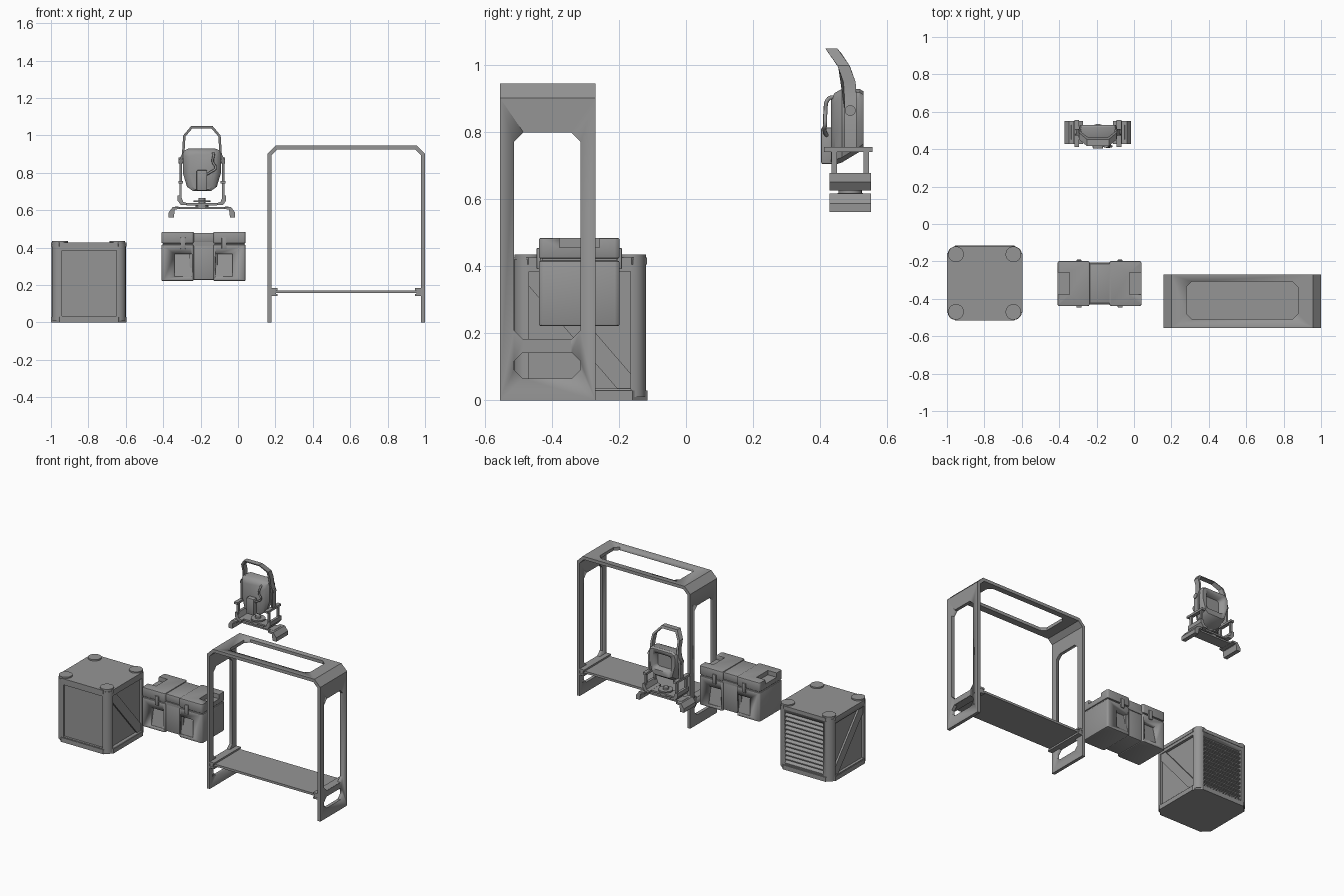
import bpy, bmesh, math
from mathutils import Vector

old = bpy.data.objects.get("Cube")
if old:
    bpy.data.objects.remove(old, do_unlink=True)

GREY = (0.3, 0.3, 0.3, 1)
mat = bpy.data.materials.new("plain grey")
mat.use_nodes = True
mat.diffuse_color = GREY
mat.node_tree.nodes["Principled BSDF"].inputs["Base Color"].default_value = GREY


def activate(ob):
    bpy.ops.object.select_all(action='DESELECT')
    ob.select_set(True)
    bpy.context.view_layer.objects.active = ob


def loft(name, rings, bevel=0.0):
    """Skin a stack of equal rings of 3D points and cap both ends."""
    bm = bmesh.new()
    loops = [[bm.verts.new(p) for p in ring] for ring in rings]
    n = len(loops[0])
    for a, b in zip(loops, loops[1:]):
        for i in range(n):
            j = (i + 1) % n
            bm.faces.new((a[i], a[j], b[j], b[i]))
    bm.faces.new(loops[0][::-1])
    bm.faces.new(loops[-1])
    bmesh.ops.recalc_face_normals(bm, faces=bm.faces)
    me = bpy.data.meshes.new(name)
    bm.to_mesh(me)
    bm.free()
    me.materials.append(mat)
    ob = bpy.data.objects.new(name, me)
    bpy.context.collection.objects.link(ob)
    activate(ob)
    if bevel:
        m = ob.modifiers.new("bevel", 'BEVEL')
        m.width, m.segments, m.limit_method = bevel, 2, 'ANGLE'
        bpy.ops.object.modifier_apply(modifier="bevel")
    bpy.ops.object.shade_smooth_by_angle(angle=math.radians(30))
    return ob


def prism(name, pts, axis, lo, hi, bevel=0.0):
    def place(a, b, h):
        return {'x': (h, a, b), 'y': (a, h, b), 'z': (a, b, h)}[axis]
    return loft(name, [[place(a, b, h) for a, b in pts] for h in (lo, hi)], bevel)


def rect(a0, a1, b0, b1, r=0.0, seg=1):
    """Rectangle outline; seg 1 chamfers the corners, more rounds them."""
    if not r:
        return [(a0, b0), (a1, b0), (a1, b1), (a0, b1)]
    pts = []
    for k, (a, b) in enumerate([(a1 - r, b1 - r), (a0 + r, b1 - r), (a0 + r, b0 + r), (a1 - r, b0 + r)]):
        for s in range(seg + 1):
            t = math.pi / 2 * (k + s / seg)
            pts.append((a + r * math.cos(t), b + r * math.sin(t)))
    return pts


def box(name, x0, x1, y0, y1, z0, z1, bevel=0.0):
    return prism(name, rect(x0, x1, y0, y1), 'z', z0, z1, bevel)


def disc(name, a, b, r, axis, lo, hi, n=20):
    ring = [(a + r * math.cos(math.tau * i / n), b + r * math.sin(math.tau * i / n)) for i in range(n)]
    return prism(name, ring, axis, lo, hi)


def cut(ob, *cutters):
    for c in cutters:
        activate(ob)
        m = ob.modifiers.new("cut", 'BOOLEAN')
        m.object, m.solver = c, 'EXACT'
        bpy.ops.object.modifier_apply(modifier="cut")
        bpy.data.objects.remove(c, do_unlink=True)


def strip(name, cx, half, t, y0, y1):
    """Bent band: half path mirrored about cx, thickness t, extruded in y."""
    path = [Vector((-x, z)) for x, z in half] + [Vector(p) for p in reversed(half)]
    sides = ([], [])
    for i, p in enumerate(path):
        d = [(path[j + 1] - path[j]).normalized() for j in (i - 1, i) if 0 <= j < len(path) - 1]
        ns = [Vector((-v.y, v.x)) for v in d]
        m = sum(ns, Vector((0, 0))).normalized()
        off = m * (t / 2 / m.dot(ns[0]))
        sides[0].append((cx + p.x + off.x, p.y + off.y))
        sides[1].append((cx + p.x - off.x, p.y - off.y))
    return prism(name, sides[0] + sides[1][::-1], 'y', y0, y1)


# Storage crate
crate = prism("crate_body", rect(-.996, -.6, -.513, -.12, .042, 5), 'z', .01, .42)
cut(crate,
    box("cutter", -.94, -.65, -.6, -.498, .035, .385),
    box("cutter", -.94, -.65, -.14, 0, .035, .385),
    box("cutter", -1.1, -.978, -.468, -.165, .035, .385),
    box("cutter", -.618, -.5, -.468, -.165, .035, .385))
prism("crate_base", rect(-1, -.595, -.517, -.115, .045), 'z', 0, .03)
prism("crate_lid", rect(-1, -.597, -.515, -.117, .045), 'z', .405, .427)
for x in (-.952, -.645):
    for y in (-.47, -.162):
        disc("crate_pad", x, y, .042, 'z', .42, .436)
for x0, x1 in ((-.99, -.975), (-.621, -.606)):
    prism("crate_brace", [(-.468, .385), (-.468, .34), (-.205, .035), (-.165, .035), (-.165, .08), (-.428, .385)],
          'x', x0, x1)
for i in range(12):
    z = .037 + i * .029
    prism("crate_slat", [(-.142, z), (-.122, z), (-.122, z + .007), (-.142, z + .024)], 'x', -.94, -.65)

# Cooler case: two shells around a slightly sunken core
CX = -.184
for part, z0, z1 in (("body", .222, .417), ("lid", .423, .485)):
    box("case_" + part + "_core", -.26, -.11, -.425, -.212, z0 + .006, z1 - .006 * (part == "lid"), .006)
    for s in (-1, 1):
        shell = prism("case_" + part, rect(*sorted((CX + s * .052, CX + s * .225)), -.439, -.198, .012, 3),
                      'z', z0, z1, .006)
        if part == "lid":
            cut(shell, box("cutter", *sorted((CX + s * .16, CX + s * .3)), -.378, -.258, .456, .6))
        else:
            xs = sorted((CX + s * .063, CX + s * .155))
            for f in (-1, 1):
                y = -.3185 + f * .1205
                cut(shell, prism("cutter", [(y + f * .01, .365), (y - f * .03, .365), (y - f * .004, .245),
                                            (y + f * .01, .245)], 'x', *xs))
box("case_seam", CX - .218, CX + .218, -.43, -.207, .41, .43)
for s in (-1, 1):
    for y in (-.439, -.198):
        x = CX + s * .11
        box("case_latch", x - .013, x + .013, y - .007, y + .007, .392, .455, .003)

# Shelf frame: one bent band with windows cut through it
frame = strip("rack_frame", .579, [(.411, 0), (.411, .898), (.374, .935)], .021, -.555, -.27)
cut(frame,
    prism("cutter", rect(-.513, -.315, .182, .8, .028), 'x', 0, 1.2),
    prism("cutter", rect(-.513, -.315, .066, .143, .026), 'x', 0, 1.2),
    prism("cutter", rect(.28, .876, -.508, -.308, .028), 'z', .8, 1.1))
box("rack_shelf", .18, .978, -.545, -.28, .157, .172)
for s in (-1, 1):
    for z in (.142, .172):
        box("rack_shelf_rail", *sorted((.579 + s * .368, .579 + s * .42)), -.555, -.27, z, z + .011)
    box("rack_shelf_web", *sorted((.579 + s * .376, .579 + s * .415)), -.553, -.272, .15, .176)

# Work lamp base and yoke
LX = -.193
strip("lamp_base_bar", LX, [(.16, .595), (.14, .614), (.1, .612)], .011, .452, .528)
strip("lamp_yoke_bar", LX, [(.123, .655), (.108, .64), (.08, .632)], .011, .452, .528)
for s in (-1, 1):
    prism("lamp_foot", [(LX + s * x, z) for x, z in
                        ((.178, .562), (.178, .588), (.155, .618), (.118, .618), (.118, .607), (.145, .604), (.15, .562))],
          'y', .428, .552)
    prism("lamp_yoke_end", [(LX + s * x, z) for x, z in
                            ((.13, .652), (.13, .678), (.113, .678), (.1, .645), (.08, .638), (.08, .627), (.112, .627))],
          'y', .428, .552)
    xs = sorted((LX + s * .108, LX + s * .121))
    for y in (.442, .538):
        box("lamp_rod", *xs, y - .008, y + .008, .665, .75)
    box("lamp_rail", *sorted((LX + s * .1, LX + s * .125)), .412, .556, .742, .756)
    disc("lamp_hinge", .49, .865, .016, 'x', *sorted((LX + s * .095, LX + s * .124)))
for r, z0, z1 in ((.045, .644, .653), (.018, .61, .665), (.035, .618, .626)):
    disc("lamp_pivot", LX, .49, r, 'z', z0, z1)

# Carrying handle, leaning forward near the top
handle = strip("lamp_handle", LX, [(.113, .75), (.113, .87), (.1, .9), (.097, .95), (.094, .997), (.055, 1.043)],
               .013, .473, .509)
for v in handle.data.vertices:
    v.co.y -= 3.4 * max(0, v.co.z - .92) ** 2


# Lamp head: rounded front shell, flat back with lens pocket
def head_ring(y, w, z0, z1):
    half = [(.55 * w, z0), (.78 * w, z0 + .015), (w, z0 + .09), (w, z1 - .03), (.93 * w, z1 - .01), (.72 * w, z1)]
    return [(LX + x, y, z) for x, z in half] + [(LX - x, y, z) for x, z in reversed(half)]


head = loft("lamp_head", [head_ring(.433, .068, .712, .9), head_ring(.444, .088, .703, .918),
                          head_ring(.465, .102, .71, .929), head_ring(.518, .102, .742, .929),
                          head_ring(.53, .096, .752, .922)])
cut(head, loft("cutter", [[(LX + x * k, y, .845 + (z - .845) * k) for x, z in rect(-.07, .07, .785, .9, .022, 3)]
                          for y, k in ((.495, .8), (.545, 1.05))]))
box("lamp_battery", LX - .028, LX + .028, .403, .446, .705, .815, .006)

# Power cable
curve = bpy.data.curves.new("lamp_cable", 'CURVE')
curve.dimensions = '3D'
curve.bevel_depth, curve.bevel_resolution, curve.resolution_u = .006, 2, 5
spline = curve.splines.new('BEZIER')
path = [(-.17, .42, .79), (-.145, .413, .805), (-.12, .415, .825), (-.135, .416, .86), (-.13, .425, .9), (-.135, .445, .905)]
spline.bezier_points.add(len(path) - 1)
for bp, p in zip(spline.bezier_points, path):
    bp.co = p
    bp.handle_left_type = bp.handle_right_type = 'AUTO'
curve.materials.append(mat)
bpy.context.collection.objects.link(bpy.data.objects.new("lamp_cable", curve))
